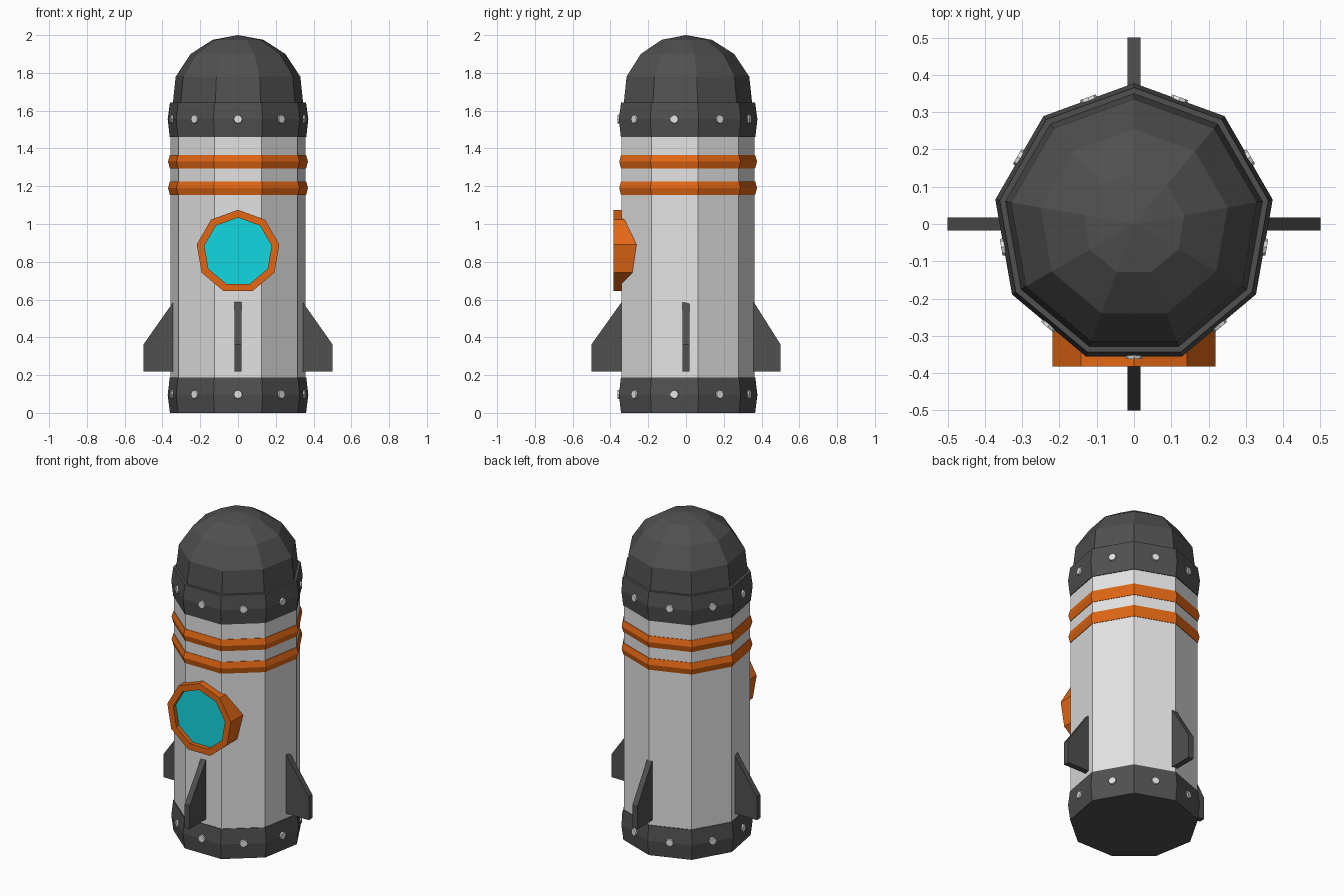
import bpy
import bmesh
from math import cos, sin, pi, radians
from mathutils import Matrix

SIDES = 9

default = bpy.data.objects.get("Cube")
if default:
    bpy.data.objects.remove(default)


def material(name, rgb):
    mat = bpy.data.materials.new(name)
    mat.use_nodes = True
    mat.diffuse_color = (*rgb, 1)
    mat.node_tree.nodes["Principled BSDF"].inputs["Base Color"].default_value = (*rgb, 1)
    return mat


WHITE = material("pale grey", (0.76, 0.76, 0.76))
DARK = material("charcoal", (0.08, 0.08, 0.08))
ORANGE = material("orange", (0.76, 0.135, 0.007))
CYAN = material("cyan glass", (0.006, 0.68, 0.75))


def finish(name, bm, mat):
    bmesh.ops.remove_doubles(bm, verts=bm.verts, dist=1e-5)
    bmesh.ops.recalc_face_normals(bm, faces=bm.faces)
    mesh = bpy.data.meshes.new(name)
    bm.to_mesh(mesh)
    bm.free()
    mesh.materials.append(mat)
    obj = bpy.data.objects.new(name, mesh)
    bpy.context.collection.objects.link(obj)
    return obj


def lathe(name, profile, mat, closed=False):
    """Spin (radius, height) points into a nine-sided solid with a corner at +y."""
    bm = bmesh.new()
    angles = [pi / 2 + 2 * pi * k / SIDES for k in range(SIDES)]
    rings = [[bm.verts.new((r * cos(a), r * sin(a), z)) for a in angles] for r, z in profile]
    pairs = list(zip(rings, rings[1:]))
    if closed:
        pairs.append((rings[-1], rings[0]))
    for low, high in pairs:
        for k in range(SIDES):
            n = (k + 1) % SIDES
            bm.faces.new((low[k], low[n], high[n], high[k]))
    if not closed:
        bm.faces.new(rings[0])
        bm.faces.new(rings[-1])
    return finish(name, bm, mat)


# Hull, bands and nose
lathe("hull", [(0.363, 0.05), (0.363, 1.6)], WHITE)
lathe("base_band", [(0.366, 0), (0.378, 0.095), (0.367, 0.187)], DARK)
lathe("nose_band", [(0.367, 1.46), (0.378, 1.555), (0.366, 1.642)], DARK)
lathe("nose_dome", [(0.352, 1.6), (0.35, 1.642), (0.335, 1.78), (0.255, 1.9),
                    (0.137, 1.975), (0.001, 2.0)], DARK)
for label, z in (("lower", 1.19), ("upper", 1.33)):
    lathe(label + "_stripe", [(0.366, z - 0.036), (0.376, z), (0.366, z + 0.036)], ORANGE)

# Rivets at the middle of every band facet
for label, z in (("base", 0.098), ("nose", 1.555)):
    bm = bmesh.new()
    for k in range(SIDES):
        spin = Matrix.Rotation(radians(270) + 2 * pi * k / SIDES, 4, 'Z')
        place = spin @ Matrix.Translation((0.35, 0, z)) @ Matrix.Rotation(pi / 2, 4, 'Y')
        bmesh.ops.create_cone(bm, cap_ends=True, segments=8, radius1=0.028,
                              radius2=0.022, depth=0.024, matrix=place)
    finish(label + "_rivets", bm, WHITE)

# Porthole: a spun frame with a recessed pane, turned to face the front
frame = lathe("porthole_frame", [(0.181, 0.2), (0.222, 0.2), (0.222, 0.383), (0.181, 0.383)],
              ORANGE, closed=True)
pane = lathe("porthole_glass", [(0.183, 0.3), (0.183, 0.357)], CYAN)
for part in (frame, pane):
    part.data.transform(Matrix.Translation((0, 0, 0.853)) @ Matrix.Rotation(pi / 2, 4, 'X'))

# Fins: a swept plate on each side
HALF = 0.0175
for name, turn, root in (("left_fin", 0, 0.344), ("back_fin", 90, 0.36),
                         ("right_fin", 180, 0.344), ("front_fin", 270, 0.342)):
    outline = [(0.3, 0.218), (0.5, 0.218), (0.5, 0.363), (root, 0.585), (0.3, 0.62)]
    bm = bmesh.new()
    face = bm.faces.new([bm.verts.new((x, -HALF, z)) for x, z in outline])
    side = bmesh.ops.extrude_face_region(bm, geom=[face])["geom"]
    bmesh.ops.translate(bm, vec=(0, 2 * HALF, 0),
                        verts=[g for g in side if isinstance(g, bmesh.types.BMVert)])
    bm.transform(Matrix.Rotation(radians(turn), 4, 'Z'))
    finish(name, bm, DARK)
